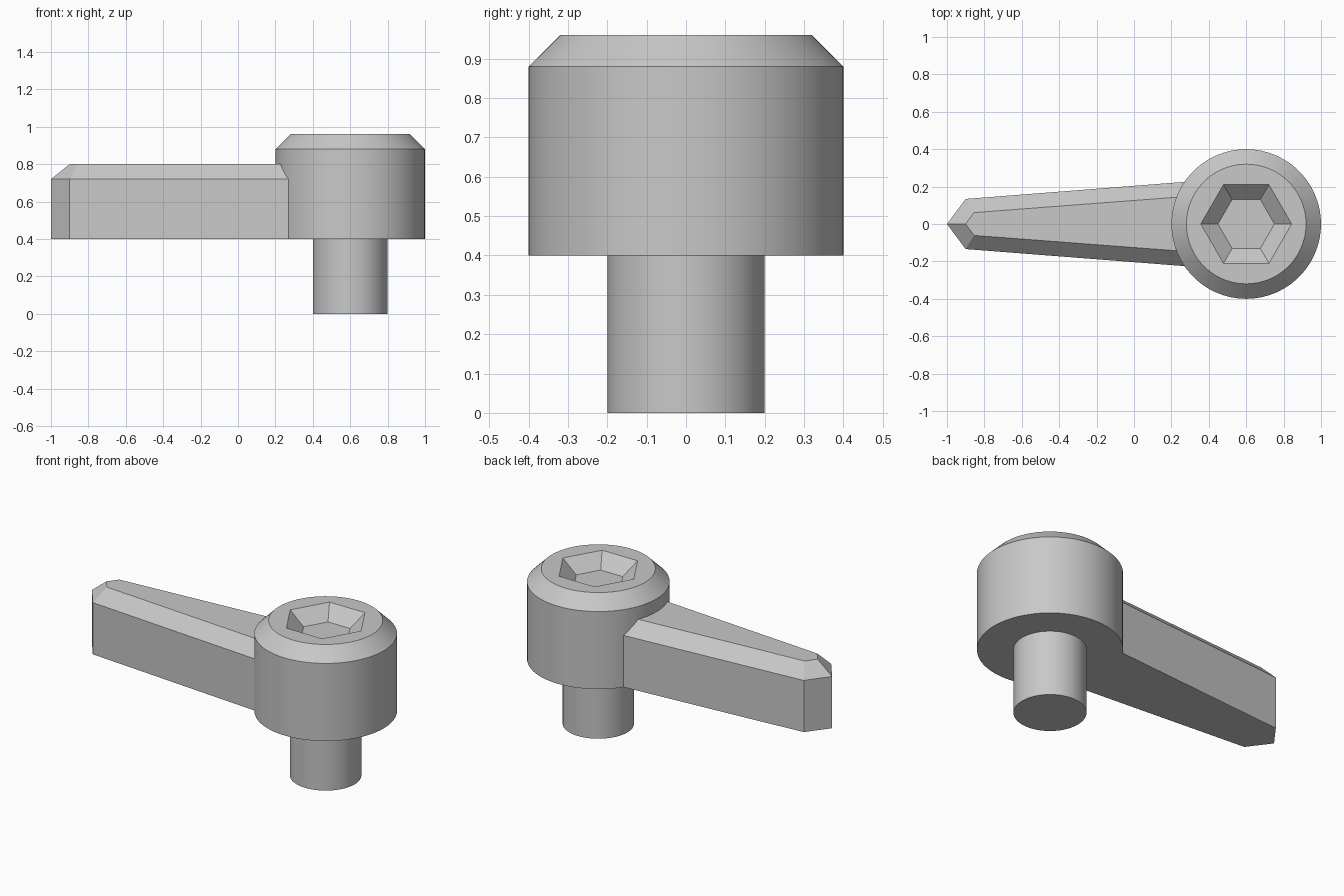
import bpy
import bmesh
import math

if "Cube" in bpy.data.objects:
    bpy.data.objects.remove(bpy.data.objects["Cube"], do_unlink=True)

HUB_X = 0.6
SIDES = 60

# Single grey finish
metal = bpy.data.materials.new("light_grey_metal")
metal.use_nodes = True
grey = (0.58, 0.58, 0.58, 1)
metal.diffuse_color = grey
metal.node_tree.nodes["Principled BSDF"].inputs["Base Color"].default_value = grey


def ring(bm, radius, z, count=SIDES):
    """Loop of vertices around the hub axis."""
    step = math.tau / count
    return [bm.verts.new((HUB_X + radius * math.cos(i * step),
                          radius * math.sin(i * step), z)) for i in range(count)]


def loft(bm, loops):
    """Join successive loops with quads."""
    for a, b in zip(loops, loops[1:]):
        n = len(a)
        for i in range(n):
            j = (i + 1) % n
            bm.faces.new((a[i], a[j], b[j], b[i]))


def finish(bm, name, smooth=False):
    bmesh.ops.recalc_face_normals(bm, faces=bm.faces)
    mesh = bpy.data.meshes.new(name)
    bm.to_mesh(mesh)
    bm.free()
    mesh.materials.append(metal)
    obj = bpy.data.objects.new(name, mesh)
    bpy.context.collection.objects.link(obj)
    if smooth:
        bpy.ops.object.select_all(action='DESELECT')
        obj.select_set(True)
        bpy.context.view_layer.objects.active = obj
        bpy.ops.object.shade_smooth_by_angle(angle=math.radians(30))
    return obj


# Stem, reaching slightly into the hub
bm = bmesh.new()
loops = [ring(bm, 0.2, z) for z in (0, 0.45)]
loft(bm, loops)
for loop in loops:
    bm.faces.new(loop)
finish(bm, "stem", smooth=True)

# Hub with chamfered rim
bm = bmesh.new()
loops = [ring(bm, r, z) for r, z in ((0.4, 0.4), (0.4, 0.88), (0.32, 0.96))]
loft(bm, loops)
bm.faces.new(loops[0])
rim = loops[-1]

# Tapered hexagonal socket, joined to the rim by one flat face per side
socket = [ring(bm, 0.243, 0.96, 6), ring(bm, 0.151, 0.88, 6)]
loft(bm, socket)
bm.faces.new(socket[1])
span = SIDES // 6
for k in range(6):
    arc = [rim[(k * span + i) % SIDES] for i in range(span + 1)]
    bm.faces.new(arc + [socket[0][(k + 1) % 6], socket[0][k]])
finish(bm, "hub", smooth=True)


# Lever with pointed tip and chamfered top, its wide end buried in the hub
def lever_loop(bm, tip, shoulder, root, z):
    half = [shoulder, root]
    outline = [tip] + half + [(x, -y) for x, y in reversed(half)]
    return [bm.verts.new((x, y, z)) for x, y in outline]


bm = bmesh.new()
outer = ((-1, 0), (-0.9, 0.134), (0.32, 0.229))
inner = ((-0.9, 0), (-0.855, 0.061), (0.32, 0.15))
loops = [lever_loop(bm, *outer, 0.4), lever_loop(bm, *outer, 0.72),
         lever_loop(bm, *inner, 0.8)]
loft(bm, loops)
bm.faces.new(loops[0])
bm.faces.new(loops[-1])
finish(bm, "lever")
